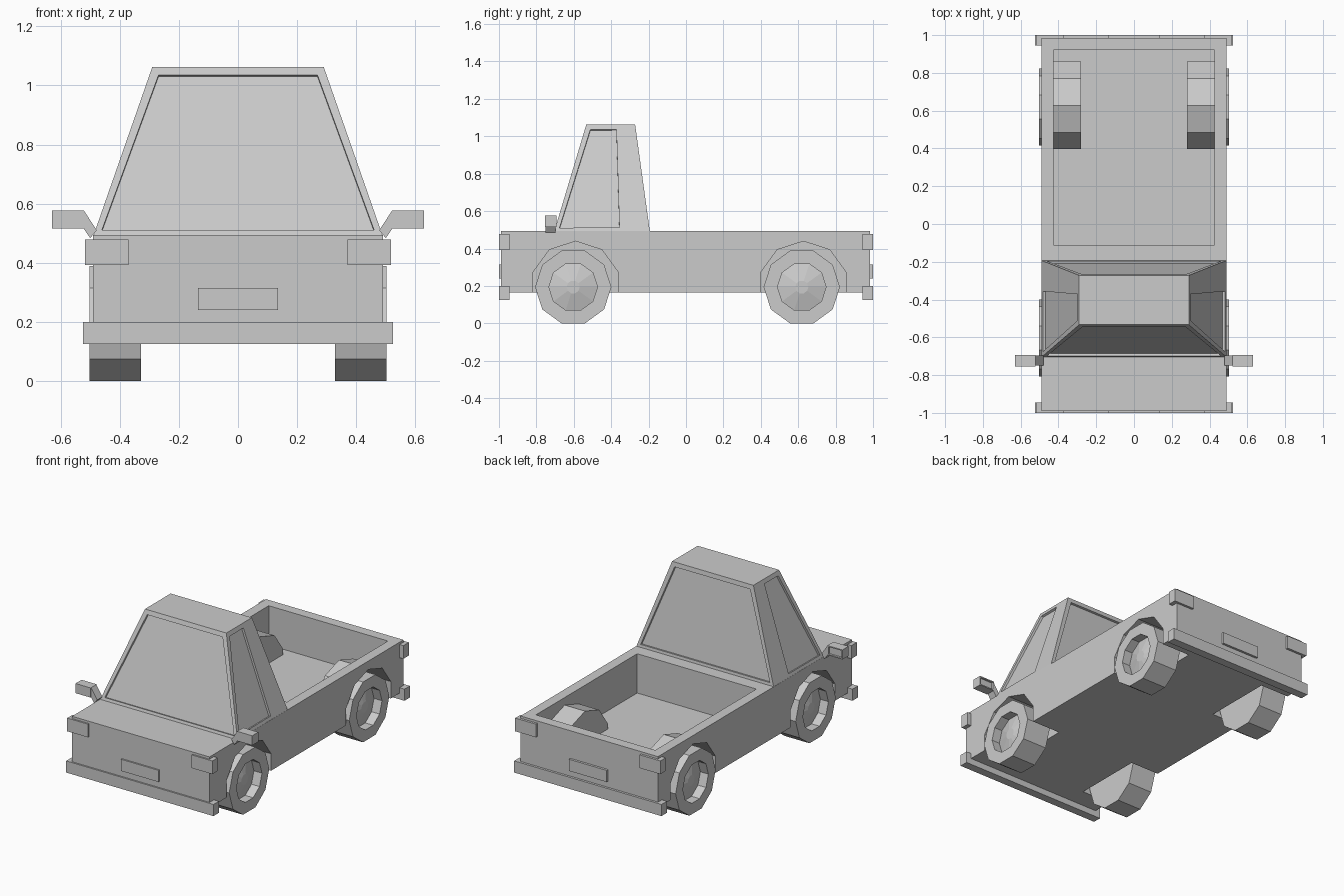
import bpy, bmesh, math
from mathutils import Vector

if "Cube" in bpy.data.objects:
    bpy.data.objects.remove(bpy.data.objects["Cube"])


def finish(name, bm):
    bmesh.ops.recalc_face_normals(bm, faces=bm.faces)
    me = bpy.data.meshes.new(name)
    bm.to_mesh(me)
    bm.free()
    ob = bpy.data.objects.new(name, me)
    bpy.context.collection.objects.link(ob)
    return ob


def add_box(bm, lo, hi):
    verts = bmesh.ops.create_cube(bm, size=1)["verts"]
    for v in verts:
        v.co = Vector([(a + b) / 2 + c * (b - a) for a, b, c in zip(lo, hi, v.co)])
    return verts


def box(name, lo, hi):
    bm = bmesh.new()
    add_box(bm, lo, hi)
    return finish(name, bm)


def lathe(name, profile, y, z, phase, side=1):
    """Ten-sided solid around an axle along x; profile is (radius, x)."""
    bm = bmesh.new()
    rings = []
    for r, x in profile:
        rings.append([bm.verts.new((side * x, y + r * math.cos(a), z + r * math.sin(a)))
                      for a in (math.radians(36 * k + phase) for k in range(10))])
    for a, b in zip(rings, rings[1:]):
        for k in range(10):
            n = (k + 1) % 10
            bm.faces.new((a[k], a[n], b[n], b[k]))
    bm.faces.new(rings[0])
    bm.faces.new(rings[-1])
    return finish(name, bm)


def cut(ob, cutter):
    mod = ob.modifiers.new("cut", "BOOLEAN")
    mod.operation = "DIFFERENCE"
    mod.solver = "EXACT"
    mod.object = cutter
    bpy.context.view_layer.objects.active = ob
    bpy.ops.object.modifier_apply(modifier=mod.name)
    bpy.data.objects.remove(cutter)


# Body with open bed; the wheel housings stay standing inside the bed
body = box("body", (-.49, -.99, .165), (.49, .985, .493))
bed = box("bed_cutter", (-.425, -.11, .24), (.425, .92, .7))
for s in (-1, 1):
    cut(bed, lathe("housing", [(.244, .28), (.244, .6)], .628, .2, 18, s))
cut(body, bed)
for s in (-1, 1):
    for y in (-.59, .628):
        cut(body, lathe("well", [(.239, .286), (.239, .6)], y, .2, 18, s))

# Cab: tapered box with recessed windows
bm = bmesh.new()
for v in add_box(bm, (-.49, -.705, .49), (.49, -.193, 1.063)):
    if v.co.z > 1:
        v.co.x *= .29 / .49
        v.co.y = -.533 if v.co.y < -.5 else -.272
bm.normal_update()
panes = [f for f in bm.faces if abs(f.normal.z) < .9]
bmesh.ops.inset_individual(bm, faces=panes, thickness=.036, depth=0)
for f in panes:
    if abs(f.normal.x) > .5:
        # wide rear pillar on the side windows
        for v in sorted(f.verts, key=lambda v: v.co.y)[-2:]:
            v.co.y = -.372 if v.co.z > .8 else -.356
bmesh.ops.inset_individual(bm, faces=panes, thickness=.0005, depth=-.014)
finish("cab", bm)

# Wheels: tyre, recessed rim and conical hub
wheel_profile = [(.204, .328), (.204, .502), (.13, .502), (.13, .445), (.035, .47)]
for s, side in ((-1, "left"), (1, "right")):
    for y, end in ((-.603, "front"), (.619, "rear")):
        lathe(f"{end}_{side}_wheel", wheel_profile, y, .194, 0, s)

# Bumpers, plates and corner lights at both ends
for e, end in ((-1, "front"), (1, "rear")):
    y0, y1 = sorted((e * .945, e))
    box(f"{end}_bumper", (-.525, y0, .125), (.525, y1, .2))
    box(f"{end}_plate", (-.135, y0, .24), (.135, y1, .315))
    for s, side in ((-1, "left"), (1, "right")):
        x0, x1 = sorted((s * .37, s * .517))
        box(f"{end}_{side}_light", (x0, y0, .393), (x1, y1, .478))

# Door mirrors: slanted arm and head with recessed glass
for s, side in ((-1, "left"), (1, "right")):
    bm = bmesh.new()
    arm = [(.478, .51), (.522, .577), (.522, .515), (.5, .483)]
    face = bm.faces.new([bm.verts.new((s * x, -.75, z)) for x, z in arm])
    new = bmesh.ops.extrude_face_region(bm, geom=[face])["geom"]
    bmesh.ops.translate(bm, vec=(0, .053, 0),
                        verts=[g for g in new if isinstance(g, bmesh.types.BMVert)])
    finish(f"{side}_mirror_arm", bm)
    bm = bmesh.new()
    x0, x1 = sorted((s * .522, s * .63))
    add_box(bm, (x0, -.755, .515), (x1, -.693, .577))
    bm.normal_update()
    glass = [f for f in bm.faces if f.normal.y > .9]
    bmesh.ops.inset_individual(bm, faces=glass, thickness=.01, depth=0)
    bmesh.ops.inset_individual(bm, faces=glass, thickness=.0005, depth=-.012)
    finish(f"{side}_mirror_head", bm)
